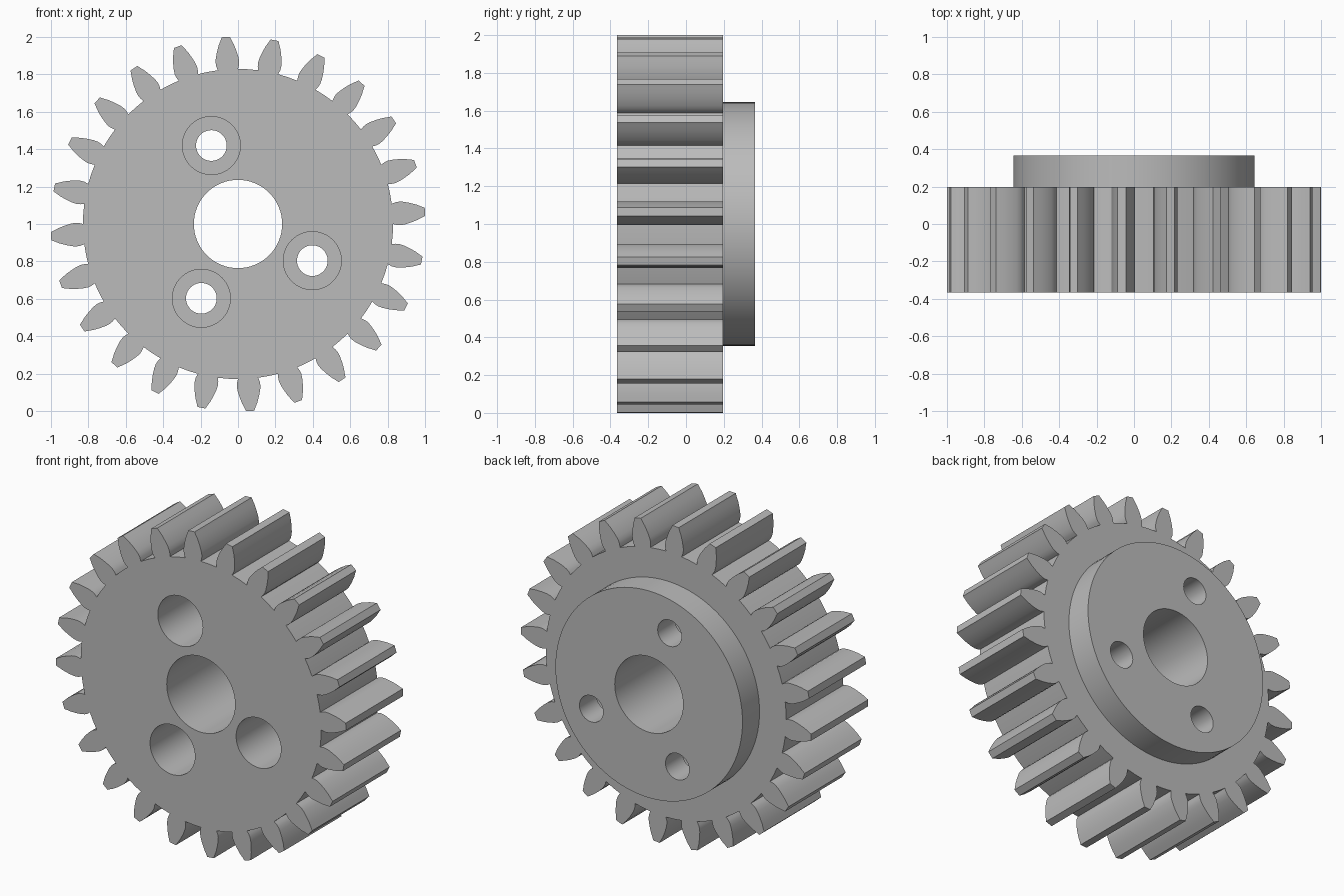
import bpy
import bmesh
from math import sin, cos, asin, radians, pi
from mathutils import Matrix, Vector

if "Cube" in bpy.data.objects:
    bpy.data.objects.remove(bpy.data.objects["Cube"], do_unlink=True)

FRONT, STEP, BACK = -0.365, 0.197, 0.365
AXIS_Z = 1.0
TEETH = 24
PITCH = 2 * pi / TEETH
PHASE = PITCH / 4

steel = bpy.data.materials.new("grey steel")
steel.use_nodes = True
grey = (0.5, 0.5, 0.5, 1)
steel.diffuse_color = grey
steel.node_tree.nodes["Principled BSDF"].inputs["Base Color"].default_value = grey


def add_object(name, bm):
    bmesh.ops.recalc_face_normals(bm, faces=bm.faces)
    mesh = bpy.data.meshes.new(name)
    bm.to_mesh(mesh)
    bm.free()
    mesh.materials.append(steel)
    obj = bpy.data.objects.new(name, mesh)
    bpy.context.collection.objects.link(obj)
    return obj


def cylinder(name, radius, y0, y1, x=0, z=0, sides=64):
    """Cylinder lying along y, placed relative to the gear axis."""
    bm = bmesh.new()
    place = (Matrix.Translation((x, (y0 + y1) / 2, AXIS_Z + z))
             @ Matrix.Rotation(pi / 2, 4, "X"))
    bmesh.ops.create_cone(bm, cap_ends=True, segments=sides, radius1=radius,
                          radius2=radius, depth=y1 - y0, matrix=place)
    return add_object(name, bm)


def combine(target, other, operation):
    """Apply a boolean and discard the helper."""
    mod = target.modifiers.new(operation, "BOOLEAN")
    mod.operation = operation
    mod.solver = "EXACT"
    mod.object = other
    bpy.context.view_layer.objects.active = target
    bpy.ops.object.modifier_apply(modifier=mod.name)
    bpy.data.objects.remove(other, do_unlink=True)


# Toothed wheel: one flank (radius, half width) mirrored and repeated
flank = [(0.829, 0.054), (0.85, 0.061), (0.868, 0.063), (0.89, 0.061),
         (0.923, 0.053), (0.96, 0.041), (0.985, 0.029), (1.002, 0.022)]
tooth = [(r, -asin(w / r)) for r, w in flank]
tooth += [(r, -a) for r, a in reversed(tooth)]
tooth.append((0.829, PITCH / 2))
bm = bmesh.new()
outline = []
for i in range(TEETH):
    for r, a in tooth:
        t = PHASE + i * PITCH + a
        outline.append(bm.verts.new((r * cos(t), FRONT, AXIS_Z + r * sin(t))))
face = bm.faces.new(outline)
ext = bmesh.ops.extrude_face_region(bm, geom=[face])
bmesh.ops.translate(bm, vec=Vector((0, STEP - FRONT, 0)),
                    verts=[v for v in ext["geom"] if isinstance(v, bmesh.types.BMVert)])
gear = add_object("gear_wheel", bm)

# Round hub on the back
combine(gear, cylinder("hub", 0.645, 0, BACK, sides=96), "UNION")

# Central bore and three counterbored bolt holes
combine(gear, cylinder("bore_cutter", 0.236, -1, 1), "DIFFERENCE")
for angle in (108.75, 243.75, 333.75):
    x, z = 0.443 * cos(radians(angle)), 0.443 * sin(radians(angle))
    combine(gear, cylinder("bolt_cutter", 0.082, -1, 1, x, z), "DIFFERENCE")
    combine(gear, cylinder("counterbore_cutter", 0.155, -1, STEP, x, z), "DIFFERENCE")

bpy.ops.object.select_all(action="DESELECT")
gear.select_set(True)
bpy.context.view_layer.objects.active = gear
bpy.ops.object.shade_smooth_by_angle(angle=radians(28))
